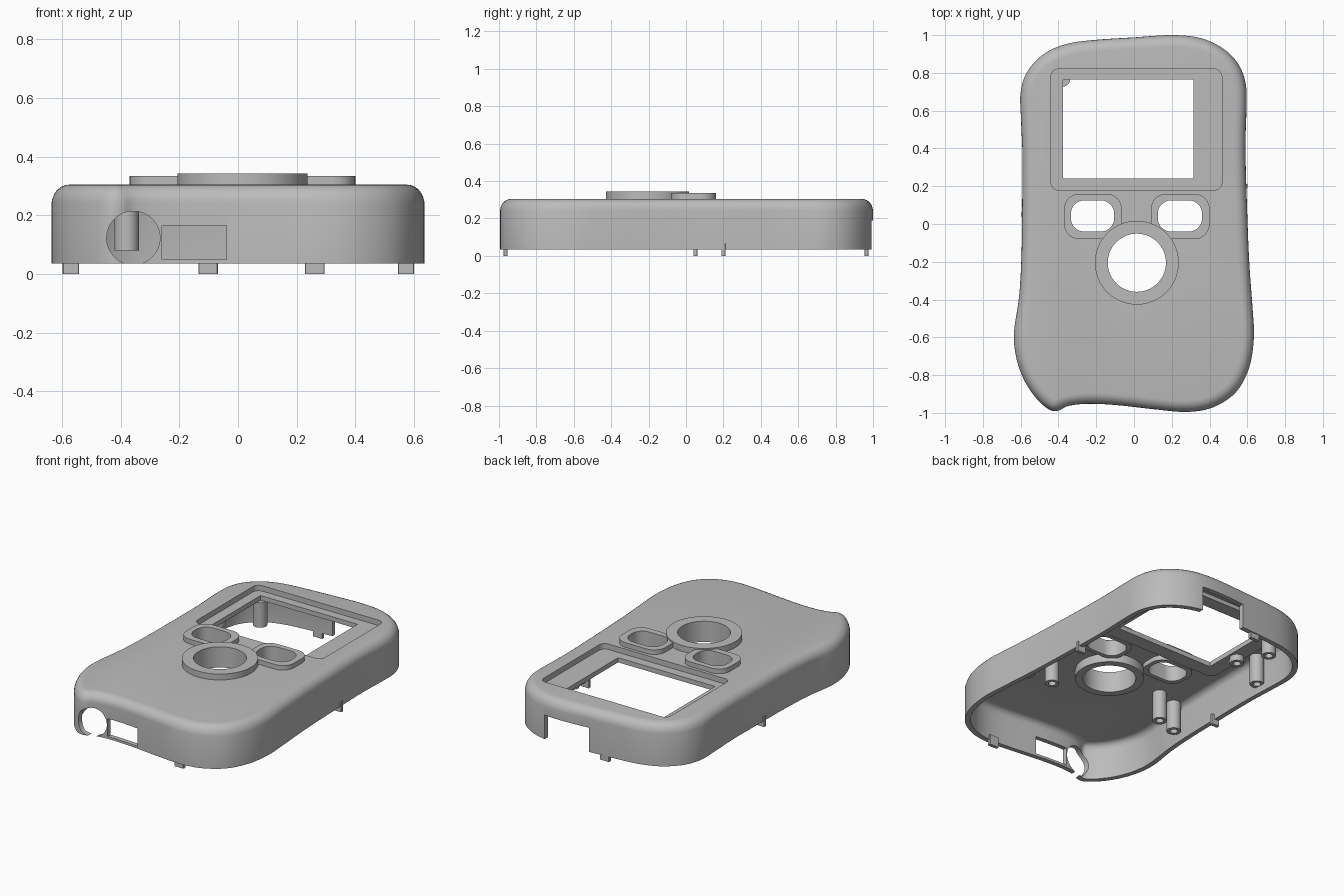
import bpy, bmesh, math
from mathutils import Vector

cube = bpy.data.objects.get("Cube")
if cube:
    bpy.data.objects.remove(cube, do_unlink=True)

grey = bpy.data.materials.new("matte_grey")
grey.use_nodes = True
COLOUR = (0.5, 0.5, 0.5, 1)
grey.diffuse_color = COLOUR
grey.node_tree.nodes["Principled BSDF"].inputs["Base Color"].default_value = COLOUR

BASE, TOP, WALL, PLATE, FILLET = 0.035, 0.305, 0.03, 0.265, 0.06


def spline(points, steps):
    """Closed smooth curve through a few points."""
    p, out = [Vector(q) for q in points], []
    n = len(p)
    for i in range(n):
        a, b, c, d = p[i - 1], p[i], p[(i + 1) % n], p[(i + 2) % n]
        for s in range(steps):
            t = s / steps
            out.append(0.5 * (2 * b + (c - a) * t + (2 * a - 5 * b + 4 * c - d) * t**2
                              + (3 * b - a - 3 * c + d) * t**3))
    return out


def inset(loop, dist):
    """Move a counter-clockwise loop inward, in small smoothed steps."""
    n, steps = len(loop), 6
    for _ in range(steps):
        moved = []
        for i, p in enumerate(loop):
            t = (loop[(i + 2) % n] - loop[i - 2]).normalized()
            moved.append(p + Vector((-t.y, t.x)) * dist / steps)
        loop = [moved[i] * 0.6 + (moved[i - 1] + moved[(i + 1) % n]) * 0.2 for i in range(n)]
    return loop


def rounded(x0, x1, y0, y1, r, seg=8):
    """Rounded rectangle outline."""
    out = []
    for k, (x, y) in enumerate(((x1 - r, y1 - r), (x0 + r, y1 - r), (x0 + r, y0 + r), (x1 - r, y0 + r))):
        for s in range(seg + 1):
            a = (k + s / seg) * math.pi / 2
            out.append(Vector((x + r * math.cos(a), y + r * math.sin(a))))
    return out


def circle(x, y, r, n=64):
    return [Vector((x + r * math.cos(i * math.tau / n), y + r * math.sin(i * math.tau / n))) for i in range(n)]


def loft(name, sections, hollow=False):
    """Join (outline, height) sections; hollow joins the last to the first."""
    bm = bmesh.new()
    rings = [[bm.verts.new((p.x, p.y, z)) for p in loop] for loop, z in sections]
    pairs = list(zip(rings, rings[1:]))
    if hollow:
        pairs.append((rings[-1], rings[0]))
    else:
        bm.faces.new(rings[0][::-1])
        bm.faces.new(rings[-1])
    for a, b in pairs:
        n = len(a)
        for i in range(n):
            j = (i + 1) % n
            bm.faces.new((a[i], a[j], b[j], b[i]))
    bmesh.ops.recalc_face_normals(bm, faces=bm.faces)
    mesh = bpy.data.meshes.new(name)
    bm.to_mesh(mesh)
    bm.free()
    mesh.materials.append(grey)
    obj = bpy.data.objects.new(name, mesh)
    bpy.context.collection.objects.link(obj)
    return obj


def tube(name, outer, inner, z0, z1):
    return loft(name, [(outer, z0), (outer, z1), (inner, z1), (inner, z0)], True)


def box(name, x0, x1, y0, y1, z0, z1):
    return loft(name, [(rounded(x0, x1, y0, y1, 0.002, 1), z) for z in (z0, z1)])


def cut(target, cutter):
    cutter.hide_render = True
    mod = target.modifiers.new("cut", "BOOLEAN")
    mod.operation, mod.solver, mod.object = "DIFFERENCE", "EXACT", cutter
    bpy.context.view_layer.objects.active = target
    bpy.ops.object.modifier_apply(modifier=mod.name)
    bpy.data.objects.remove(cutter, do_unlink=True)


def body(name, outline, z0, z1, radius):
    """Upright wall with a rounded top edge."""
    sections = [(outline, z0)]
    for k in range(7):
        a = k / 6 * math.pi / 2
        d = radius * (1 - math.cos(a))
        sections.append((inset(outline, d) if k else outline, z1 - radius + radius * math.sin(a)))
    return loft(name, sections)


# Hand-shaped outline, counter-clockwise from the back
outline = spline([
    (.2, 1), (0, .988), (-.2, .975), (-.35, .955), (-.47, .905), (-.56, .815), (-.6, .7),
    (-.598, .55), (-.59, .35), (-.592, .1), (-.595, -.15), (-.608, -.38), (-.635, -.57),
    (-.625, -.7), (-.585, -.82), (-.52, -.92), (-.45, -.982), (-.4, -.988), (-.35, -.964),
    (-.25, -.952), (-.1, -.958), (.1, -.98), (.28, -.995), (.42, -.97), (.54, -.89),
    (.61, -.76), (.635, -.6), (.628, -.45), (.61, -.2), (.598, .1), (.59, .4), (.595, .6),
    (.592, .74), (.55, .85), (.47, .93), (.35, .985)], 5)

# Case shell
shell = body("case_shell", outline, BASE, TOP, FILLET)
cut(shell, body("cavity", inset(outline, WALL), BASE - 0.1, PLATE, 0.04))

# Screen recess and its stepped frame
recess = (-.44, .465, .18, .82)
cut(shell, loft("recess_cutter", [(rounded(*recess, .04), z) for z in (.2, .4)]))
tube("screen_frame", rounded(-.47, .495, .15, .85, .05), rounded(-.375, .315, .24, .765, .004), .24, .27)

# Dial ring
cx, cy = .015, -.205
cut(shell, loft("dial_cutter", [(circle(cx, cy, .16), z) for z in (.1, .5)]))
tube("dial_ring", circle(cx, cy, .222), circle(cx, cy, .154), .30, .343)
tube("dial_collar", circle(cx, cy, .2), circle(cx, cy, .154), .21, .302)

# Button bezels
for side, x0, x1 in (("right", -.37, -.065), ("left", .09, .4)):
    hole = rounded(x0 + .036, x1 - .04, -.04, .125, .07)
    cut(shell, loft("button_cutter", [(hole, z) for z in (.1, .5)]))
    tube(side + "_button_bezel", rounded(x0, x1, -.08, .16, .08), hole, .30, .335)
    tube(side + "_button_collar", rounded(x0 + .01, x1 - .014, -.066, .15, .08), hole, .235, .302)

# Trim the bezels where the dial opening passes
for name in ("right_button_bezel", "left_button_bezel", "right_button_collar", "left_button_collar"):
    cut(bpy.data.objects[name], loft("dial_trim", [(circle(cx, cy, .19), z) for z in (.1, .5)]))

# Openings in the front and back walls
port = loft("port_cutter", [(circle(0, 0, .091), z) for z in (-.15, .15)])
port.rotation_euler.x = math.pi / 2
port.location = (-.357, -.97, .123)
bpy.context.view_layer.update()
cut(shell, port)
cut(shell, box("slot_cutter", -.26, -.04, -1.1, -.85, .05, .165))
cut(shell, box("notch_cutter", .0, .31, .85, 1.1, -.1, .19))

# Hollow screw posts
tall = [(-.38, -.22), (-.52, -.26), (.38, -.29), (-.54, .47), (-.38, .768)]
short = [(.39, .6), (.43, .2), (-.43, .42), (.42, -.46)]
for kind, spots, low in (("tall", tall, .08), ("short", short, .2)):
    for i, (x, y) in enumerate(spots):
        top = .24 if y > .15 and abs(x) < .5 else .275
        loft(f"{kind}_post_{i + 1}", [
            (circle(x, y, .042, 24), top), (circle(x, y, .042, 24), low),
            (circle(x, y, .022, 24), low), (circle(x, y, .022, 24), low + .03)])

# Alignment tabs below the rim
for name, x, y, wx, wy in (("front", .262, -.965, .033, .011), ("back", -.102, .965, .033, .011),
                           ("left", .573, .2, .028, .011), ("right", -.57, .05, .028, .011)):
    box(name + "_tab", x - wx, x + wx, y - wy, y + wy, 0, BASE + .03)

# Smooth curved faces, keep edges crisp
for obj in bpy.context.collection.objects:
    if obj.type == "MESH" and grey.name in obj.data.materials:
        bpy.ops.object.select_all(action="DESELECT")
        obj.select_set(True)
        bpy.context.view_layer.objects.active = obj
        bpy.ops.object.shade_smooth_by_angle(angle=math.radians(30))
